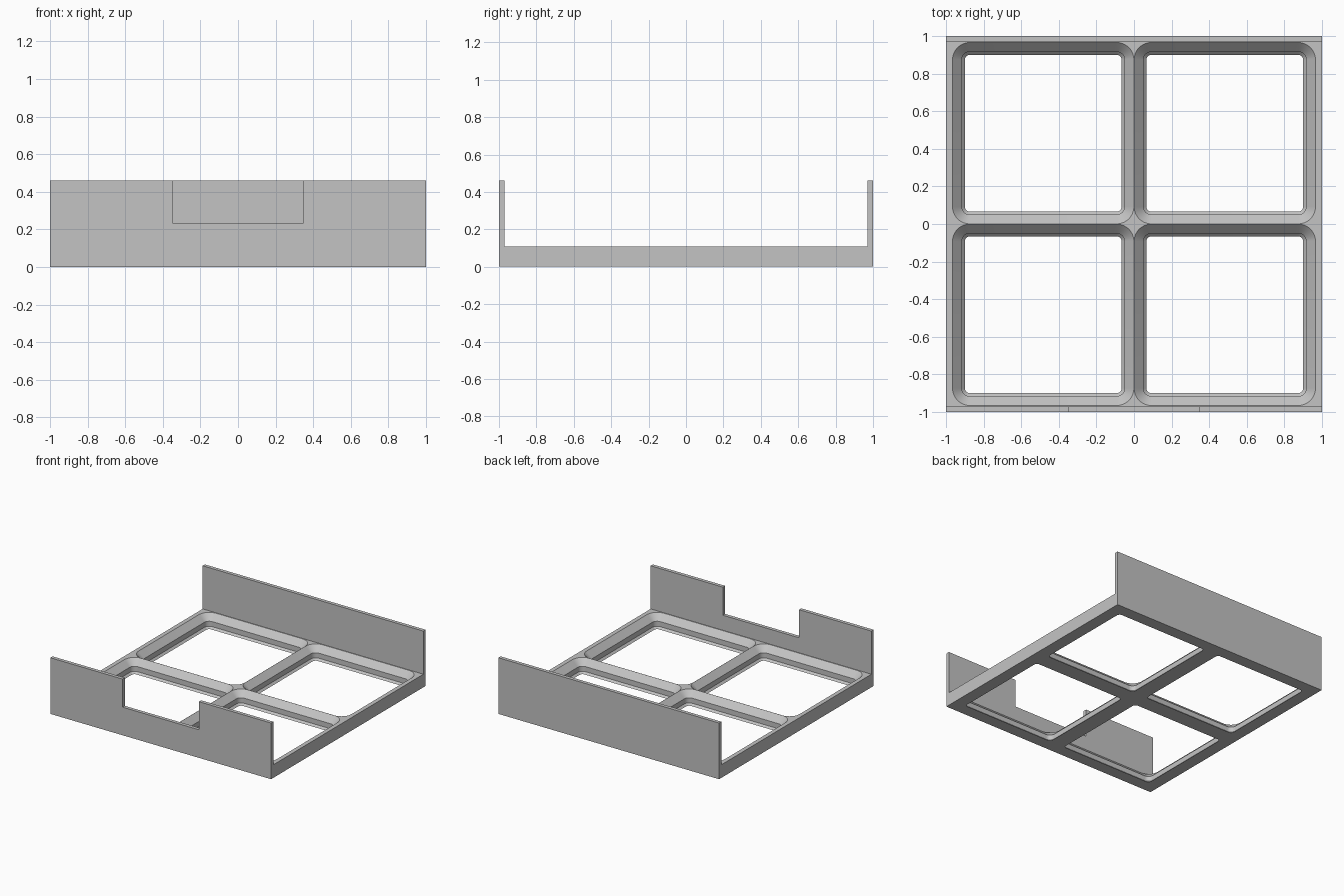
import bpy, bmesh, math

if "Cube" in bpy.data.objects:
    bpy.data.objects.remove(bpy.data.objects["Cube"])

PITCH = 0.9655      # cell spacing
HALF = 1.0          # half of the outer size
PLATE = 0.107       # grid frame height
WALL = 0.029        # wall thickness
WALL_TOP = 0.46
GAP = 0.0005        # half width of the ridge between cells

grey = bpy.data.materials.new("light grey")
grey.diffuse_color = (0.55, 0.55, 0.55, 1)
grey.use_nodes = True
grey.node_tree.nodes["Principled BSDF"].inputs["Base Color"].default_value = grey.diffuse_color


def make_object(name, bm):
    bmesh.ops.recalc_face_normals(bm, faces=bm.faces)
    mesh = bpy.data.meshes.new(name)
    bm.to_mesh(mesh)
    bm.free()
    mesh.materials.append(grey)
    obj = bpy.data.objects.new(name, mesh)
    bpy.context.collection.objects.link(obj)
    return obj


def loft(bm, rings):
    """Closed solid through rings of equal point count."""
    loops = [[bm.verts.new(p) for p in ring] for ring in rings]
    for a, b in zip(loops, loops[1:]):
        n = len(a)
        for i in range(n):
            bm.faces.new((a[i], a[(i + 1) % n], b[(i + 1) % n], b[i]))
    bm.faces.new(loops[0])
    bm.faces.new(loops[-1])


def rounded_square(cx, cy, half, radius, z, steps=10):
    pts = []
    for q, (sx, sy) in enumerate(((1, 1), (-1, 1), (-1, -1), (1, -1))):
        for i in range(steps + 1):
            a = math.pi / 2 * (q + i / steps)
            pts.append((cx + sx * (half - radius) + radius * math.cos(a),
                        cy + sy * (half - radius) + radius * math.sin(a), z))
    return pts


def cut(target, cutter):
    mod = target.modifiers.new("cut", 'BOOLEAN')
    mod.operation = 'DIFFERENCE'
    mod.solver = 'EXACT'
    mod.object = cutter
    bpy.context.view_layer.objects.active = target
    bpy.ops.object.modifier_apply(modifier=mod.name)
    bpy.data.objects.remove(cutter)


# Tray body: U-shaped side profile with front and back walls
inner = HALF - WALL
profile = [(-HALF, 0), (HALF, 0), (HALF, WALL_TOP), (inner, WALL_TOP),
           (inner, PLATE), (-inner, PLATE), (-inner, WALL_TOP), (-HALF, WALL_TOP)]
bm = bmesh.new()
loft(bm, [[(x, y, z) for y, z in profile] for x in (-HALF, HALF)])
tray = make_object("grid_tray", bm)

# Four cell openings: chamfer, straight wall, chamfer
levels = [(-0.05, 0.0655), (0.0, 0.0655), (0.016, 0.0494),
          (0.0575, 0.0494), (PLATE, 0.0), (0.2, 0.0)]
bm = bmesh.new()
for cx in (-PITCH / 2, PITCH / 2):
    for cy in (-PITCH / 2, PITCH / 2):
        loft(bm, [rounded_square(cx, cy, PITCH / 2 - GAP - inset, 0.092 - inset, z)
                  for z, inset in levels])
cut(tray, make_object("cell_cutter", bm))

# Notch in the front wall
bm = bmesh.new()
loft(bm, [[(-0.345, y, 0.23), (0.345, y, 0.23), (0.345, y, 0.6), (-0.345, y, 0.6)]
          for y in (-1.1, -0.9)])
cut(tray, make_object("notch_cutter", bm))

# Smooth rounded corners, sharp chamfer edges
tray.select_set(True)
bpy.context.view_layer.objects.active = tray
bpy.ops.object.shade_smooth_by_angle(angle=math.radians(25))
